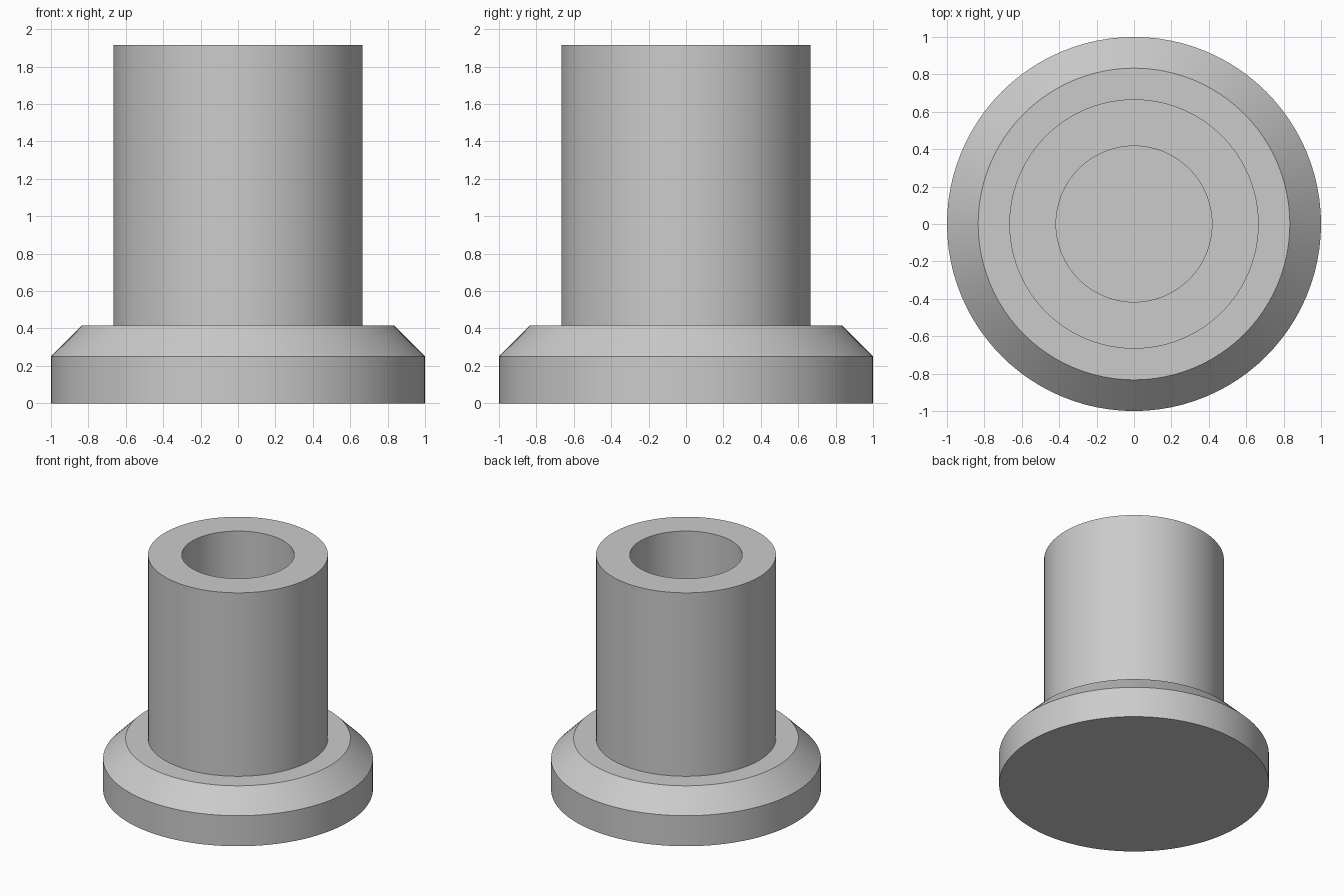
import bpy
import bmesh
import math

cube = bpy.data.objects.get("Cube")
if cube:
    bpy.data.objects.remove(cube, do_unlink=True)

grey = bpy.data.materials.new("plain grey")
grey.use_nodes = True
colour = (0.6, 0.6, 0.6, 1)
grey.diffuse_color = colour
grey.node_tree.nodes["Principled BSDF"].inputs["Base Color"].default_value = colour

# Half section in twelfths: base, chamfer, ledge, tube, blind bore
UNIT = 1 / 12
SEGMENTS = 96
PROFILE = [(0, 0), (12, 0), (12, 3), (10, 5), (8, 5), (8, 23), (5, 23), (5, 5), (0, 5)]


def lathe(name, profile):
    """Spin a half section about the z axis into a closed solid."""
    bm = bmesh.new()
    verts = [bm.verts.new((r * UNIT, 0, z * UNIT)) for r, z in profile]
    edges = [bm.edges.new(pair) for pair in zip(verts, verts[1:])]
    bmesh.ops.spin(bm, geom=verts + edges, cent=(0, 0, 0), axis=(0, 0, 1),
                   angle=math.tau, steps=SEGMENTS, use_merge=True)
    bmesh.ops.remove_doubles(bm, verts=bm.verts, dist=1e-4)
    bmesh.ops.recalc_face_normals(bm, faces=bm.faces)
    mesh = bpy.data.meshes.new(name)
    bm.to_mesh(mesh)
    bm.free()
    mesh.materials.append(grey)
    obj = bpy.data.objects.new(name, mesh)
    bpy.context.collection.objects.link(obj)
    return obj


bushing = lathe("flanged_bushing", PROFILE)
bpy.ops.object.select_all(action="DESELECT")
bushing.select_set(True)
bpy.context.view_layer.objects.active = bushing
bpy.ops.object.shade_smooth_by_angle(angle=math.radians(30))
